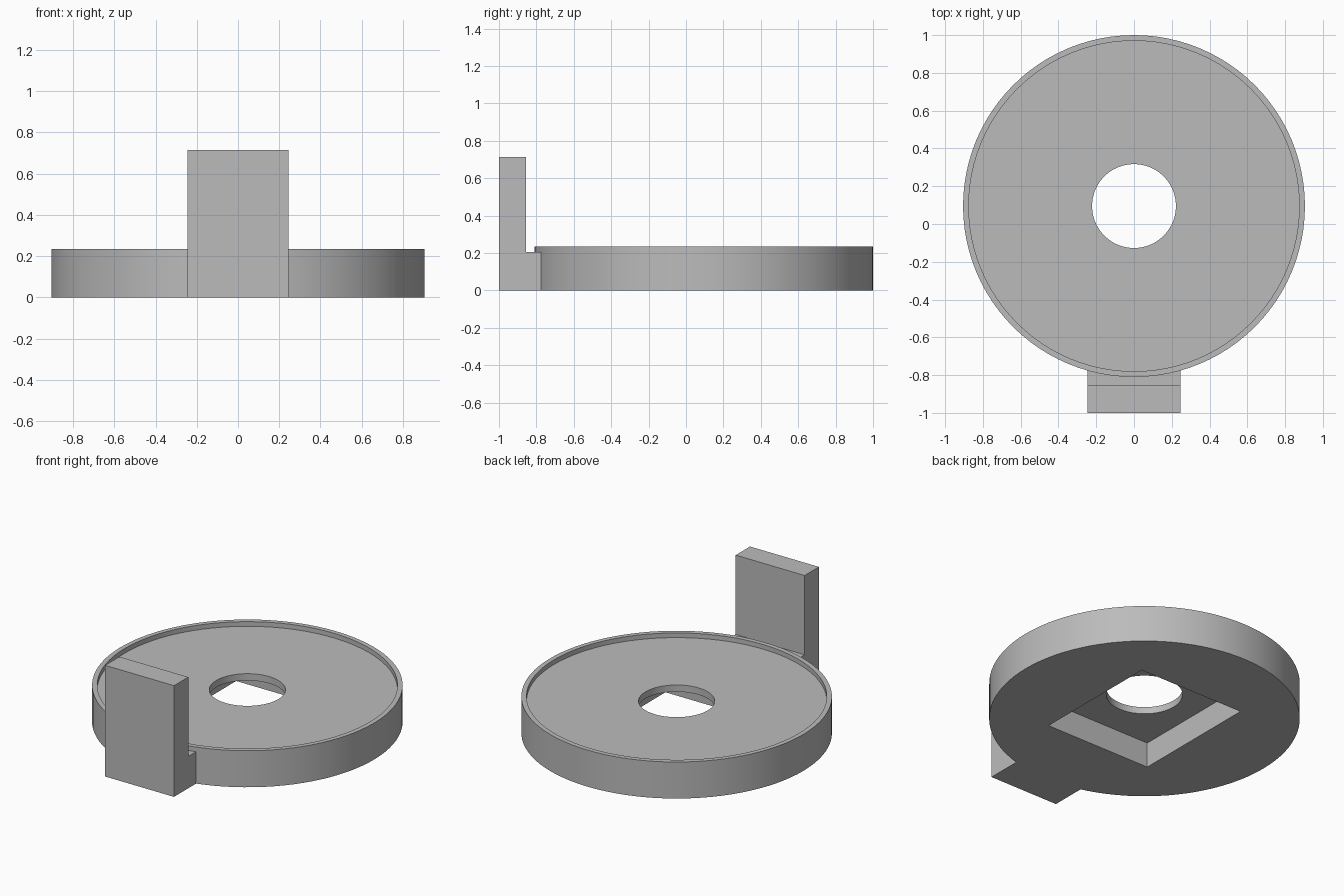
import bpy, bmesh, math
from mathutils import Matrix, Vector

default = bpy.data.objects.get("Cube")
if default:
    bpy.data.objects.remove(default, do_unlink=True)

DISC_Y = 0.095
FLOOR = 0.205

grey = bpy.data.materials.new("plain grey")
grey.use_nodes = True
colour = (0.5, 0.5, 0.5, 1)
grey.diffuse_color = colour
grey.node_tree.nodes["Principled BSDF"].inputs["Base Color"].default_value = colour


def make_object(name, bm):
    bmesh.ops.recalc_face_normals(bm, faces=bm.faces[:])
    mesh = bpy.data.meshes.new(name)
    bm.to_mesh(mesh)
    bm.free()
    mesh.materials.append(grey)
    obj = bpy.data.objects.new(name, mesh)
    bpy.context.collection.objects.link(obj)
    return obj


def lathe(name, profile, segments):
    """Spin a closed (radius, z) outline around the disc axis."""
    bm = bmesh.new()
    verts = [bm.verts.new((r, DISC_Y, z)) for r, z in profile]
    edges = [bm.edges.new((verts[i - 1], verts[i])) for i in range(len(verts))]
    bmesh.ops.spin(bm, geom=verts + edges, cent=(0, DISC_Y, 0), axis=(0, 0, 1),
                   angle=math.tau, steps=segments, use_merge=True)
    bmesh.ops.remove_doubles(bm, verts=bm.verts[:], dist=0.0001)
    return make_object(name, bm)


def box(name, low, high):
    low, high = Vector(low), Vector(high)
    bm = bmesh.new()
    bmesh.ops.create_cube(bm, size=1, matrix=Matrix.Translation((low + high) / 2)
                          @ Matrix.Diagonal((*(high - low), 1)))
    return make_object(name, bm)


def prism_x(name, outline, half_width):
    """Extrude a (y, z) outline across x."""
    bm = bmesh.new()
    face = bm.faces.new([bm.verts.new((-half_width, y, z)) for y, z in outline])
    side = bmesh.ops.extrude_face_region(bm, geom=[face])["geom"]
    bmesh.ops.translate(bm, vec=(2 * half_width, 0, 0),
                        verts=[v for v in side if isinstance(v, bmesh.types.BMVert)])
    return make_object(name, bm)


def combine(target, tool, operation):
    mod = target.modifiers.new(operation.lower(), "BOOLEAN")
    mod.operation, mod.solver, mod.object = operation, "EXACT", tool
    bpy.context.view_layer.objects.active = target
    bpy.ops.object.modifier_apply(modifier=mod.name)
    bpy.data.objects.remove(tool, do_unlink=True)


# Round tray with a thin raised rim and a central hole
disc = lathe("disc_with_bracket", [(0.222, 0), (0.905, 0), (0.905, 0.235),
                                   (0.875, 0.235), (0.875, FLOOR), (0.222, FLOOR)], 96)

# Rectangular pocket in the underside
pocket = box("pocket_cutter", (-0.375, DISC_Y - 0.422, -0.1), (0.375, DISC_Y + 0.422, 0.161))
pocket.hide_render = True
combine(disc, pocket, "DIFFERENCE")

# Upright front plate on a low foot that runs into the disc
bracket = prism_x("bracket", [(-1, 0), (-0.74, 0), (-0.74, FLOOR), (-0.855, FLOOR),
                              (-0.855, 0.715), (-1, 0.715)], 0.245)
combine(disc, bracket, "UNION")

# Smooth round walls, crisp edges
bpy.ops.object.select_all(action="DESELECT")
disc.select_set(True)
bpy.context.view_layer.objects.active = disc
bpy.ops.object.shade_smooth_by_angle(angle=math.radians(30))
